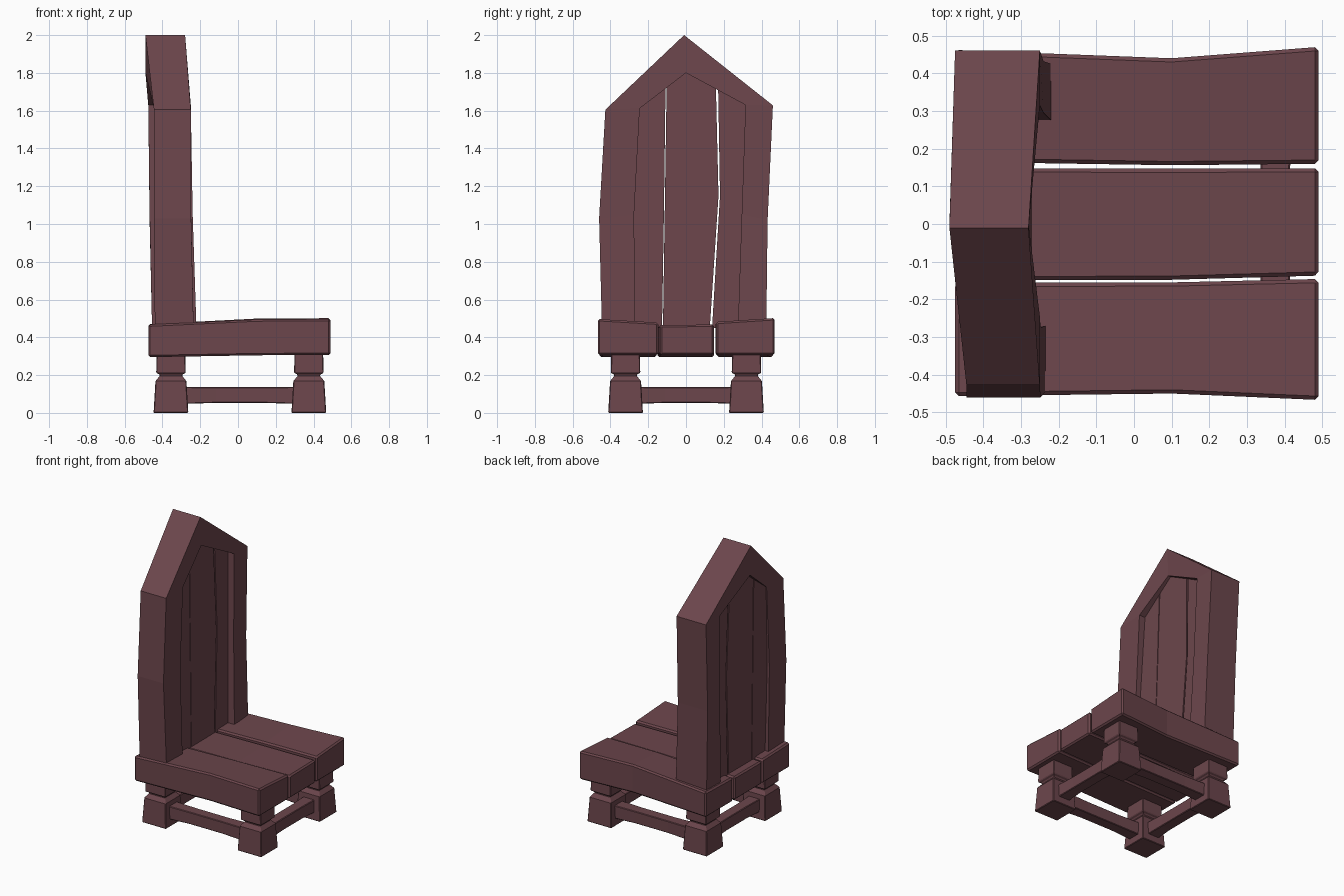
import bpy, bmesh

if "Cube" in bpy.data.objects:
    bpy.data.objects.remove(bpy.data.objects["Cube"])

wood = bpy.data.materials.new("dark red wood")
wood.diffuse_color = (0.15, 0.061, 0.072, 1)
wood.use_nodes = True
wood.node_tree.nodes["Principled BSDF"].inputs["Base Color"].default_value = wood.diffuse_color


def finish(name, bm, bevel=0.0):
    bmesh.ops.recalc_face_normals(bm, faces=bm.faces)
    me = bpy.data.meshes.new(name)
    bm.to_mesh(me)
    bm.free()
    me.materials.append(wood)
    ob = bpy.data.objects.new(name, me)
    bpy.context.collection.objects.link(ob)
    if bevel:
        m = ob.modifiers.new("worn edges", 'BEVEL')
        m.width = bevel
        m.segments = 1
        m.limit_method = 'ANGLE'
        m.angle_limit = 0.8
    return ob


def loft(name, rings, bevel=0.0):
    """Skin a list of equally sized point rings and cap both ends."""
    bm = bmesh.new()
    vs = [[bm.verts.new(p) for p in r] for r in rings]
    n = len(rings[0])
    for a, b in zip(vs, vs[1:]):
        for i in range(n):
            j = (i + 1) % n
            bm.faces.new((a[i], a[j], b[j], b[i]))
    bm.faces.new(vs[0])
    bm.faces.new(vs[-1])
    return finish(name, bm, bevel)


# seat planks: (left y, right y) at three stations along x, plus edge lift
stations = [(-0.475, 0.295, 0.465), (0.1, 0.305, 0.488), (0.49, 0.307, 0.49)]
planks = {
    "seat_plank_front": ([(-0.457, -0.156), (-0.45, -0.155), (-0.467, -0.146)], 0.007, -0.012),
    "seat_plank_middle": ([(-0.15, 0.148), (-0.148, 0.147), (-0.137, 0.148)], -0.026, -0.022),
    "seat_plank_back": ([(0.165, 0.462), (0.156, 0.44), (0.16, 0.47)], -0.008, 0.012),
}
for name, (ys, l0, l1) in planks.items():
    rings = []
    for (x, zb, zt), (a, b) in zip(stations, ys):
        k = 0.4 if x < 0 else 1
        rings.append([(x, a, zb), (x, b, zb), (x, b, zt + l1 * k), (x, a, zt + l0 * k)])
    loft(name, rings, 0.01)

# legs: square turned profile with a pinched neck (z, half width)
profile = [(0, 0.092), (0.168, 0.082), (0.195, 0.06), (0.203, 0.06),
           (0.212, 0.078), (0.31, 0.076)]
XB, XF, Y = -0.355, 0.375, 0.32
for cx, end in ((XB, "back"), (XF, "front")):
    for s, side in ((-1, "right"), (1, "left")):
        loft(f"{end}_leg_{side}",
             [[(cx - h, s * Y - h, z), (cx + h, s * Y - h, z),
               (cx + h, s * Y + h, z), (cx - h, s * Y + h, z)] for z, h in profile], 0.004)


# stretchers between the legs, slightly bowed
def stretcher(name, p, q):
    rings = []
    along_x = p[1] == q[1]
    for t, w, zb, zt in ((0, .046, .046, .138), (.33, .038, .053, .136), (.67, .038, .053, .136), (1, .046, .046, .138)):
        x, y = p[0] + (q[0] - p[0]) * t, p[1] + (q[1] - p[1]) * t
        dx, dy = (0, w) if along_x else (w, 0)
        rings.append([(x - dx, y - dy, zb), (x + dx, y + dy, zb),
                      (x + dx, y + dy, zt), (x - dx, y - dy, zt)])
    loft(name, rings, 0.004)


for s, side in ((-1, "right"), (1, "left")):
    stretcher(f"side_stretcher_{side}", (XB, s * Y), (XF, s * Y))
stretcher("back_stretcher", (XB, -Y), (XB, Y))
stretcher("front_stretcher", (XF, -Y), (XF, Y))

# pointed back frame: outer (y, z), inner (y, z), rear x, face x
frame = [
    ((-0.445, 0.45), (-0.27, 0.45), -0.44, -0.235),
    ((-0.46, 1.03), (-0.275, 1.05), -0.445, -0.248),
    ((-0.427, 1.605), (-0.245, 1.612), -0.445, -0.25),
    ((-0.01, 2.0), (0.0, 1.8), -0.49, -0.28),
    ((0.46, 1.628), (0.315, 1.63), -0.475, -0.25),
    ((0.432, 1.02), (0.295, 1.05), -0.468, -0.24),
    ((0.425, 0.45), (0.275, 0.45), -0.455, -0.22),
]
loft("back_frame", [[(xb, *o), (xf, *o), (xf, *i), (xb, *i)] for o, i, xb, xf in frame])

# upright slats inside the frame, set in a little from both faces
slats = {
    "back_slat_right": [(-0.29, 0.45), (-0.127, 0.45), (-0.117, 1.05), (-0.108, 1.75),
                        (-0.265, 1.635), (-0.295, 1.05)],
    "back_slat_middle": [(-0.122, 0.45), (0.126, 0.45), (0.172, 1.15), (0.158, 1.74),
                         (0.0, 1.83), (-0.102, 1.76)],
    "back_slat_left": [(0.138, 0.45), (0.29, 0.45), (0.31, 1.05), (0.33, 1.64),
                       (0.17, 1.735), (0.18, 1.15)],
}
for name, pts in slats.items():
    def lean(z):
        return -0.022 * (z - 0.45)
    loft(name, [[(x + lean(z), y, z) for y, z in pts] for x in (-0.415, -0.27)])
